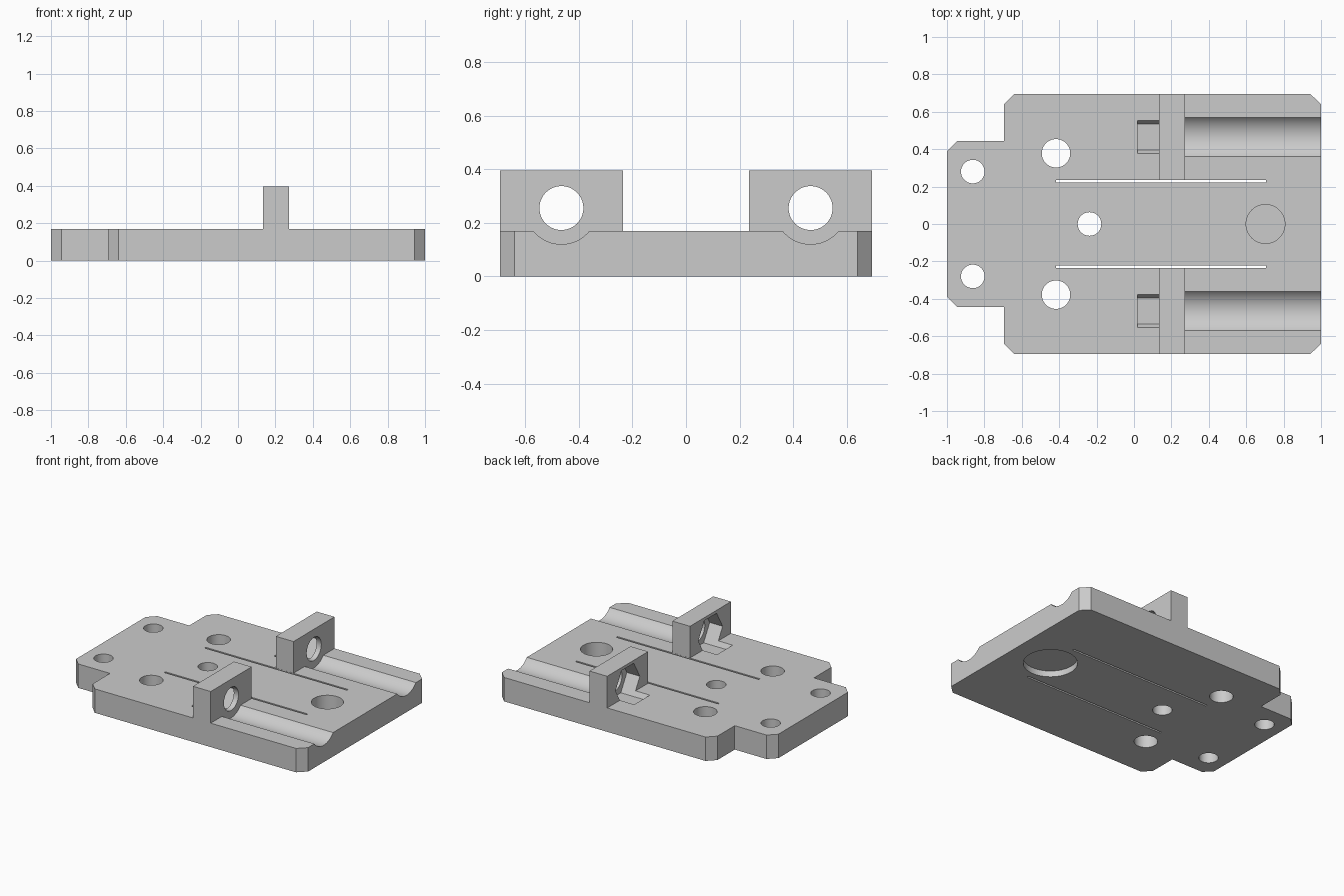
import bpy, bmesh, math
from mathutils import Matrix

cube = bpy.data.objects.get("Cube")
if cube:
    bpy.data.objects.remove(cube, do_unlink=True)

TOP = 0.17                     # plate thickness
ROD_Y, ROD_Z = 0.465, 0.255    # axis of the rod holes

grey = bpy.data.materials.new("light grey")
grey.use_nodes = True
grey.diffuse_color = (0.6, 0.6, 0.6, 1)
grey.node_tree.nodes["Principled BSDF"].inputs["Base Color"].default_value = (0.6, 0.6, 0.6, 1)


def finish(name, bm):
    bmesh.ops.recalc_face_normals(bm, faces=bm.faces[:])
    mesh = bpy.data.meshes.new(name)
    bm.to_mesh(mesh)
    bm.free()
    mesh.materials.append(grey)
    obj = bpy.data.objects.new(name, mesh)
    bpy.context.collection.objects.link(obj)
    return obj


def box(name, x, y, z):
    bm = bmesh.new()
    bmesh.ops.create_cube(bm, size=1)
    for v in bm.verts:
        v.co = [r[0] if c < 0 else r[1] for c, r in zip(v.co, (x, y, z))]
    return finish(name, bm)


def post(name, x, y, radius, z0, z1):
    """Upright cylinder."""
    bm = bmesh.new()
    bmesh.ops.create_cone(bm, cap_ends=True, segments=64, radius1=radius, radius2=radius,
                          depth=z1 - z0, matrix=Matrix.Translation((x, y, (z0 + z1) / 2)))
    return finish(name, bm)


def bar(name, y, radius, x0, x1, sides=64):
    """Prism along x on a rod axis; six sides give a flat-bottomed hexagon."""
    place = Matrix.Translation(((x0 + x1) / 2, y, ROD_Z)) @ Matrix.Rotation(math.pi / 2, 4, 'Y')
    spin = Matrix.Rotation(math.pi / 2 if sides == 6 else 0, 4, 'Z')
    bm = bmesh.new()
    bmesh.ops.create_cone(bm, cap_ends=True, segments=sides, radius1=radius, radius2=radius,
                          depth=x1 - x0, matrix=place @ spin)
    # keep the hexagon corners pointing sideways
    if sides == 6:
        widest = max(abs(v.co.y - y) for v in bm.verts)
        if widest < radius * 0.95:
            bmesh.ops.rotate(bm, verts=bm.verts[:], cent=(0, y, ROD_Z),
                             matrix=Matrix.Rotation(math.pi / 6, 3, 'X'))
    return finish(name, bm)


def combine(obj, tool, operation):
    mod = obj.modifiers.new(operation.lower(), 'BOOLEAN')
    mod.operation = operation
    mod.solver = 'EXACT'
    mod.object = tool
    bpy.context.view_layer.objects.active = obj
    bpy.ops.object.modifier_apply(modifier=mod.name)
    bpy.data.objects.remove(tool, do_unlink=True)


# Base plate: chamfered outline with a narrower tongue
half = [(-1, 0.39), (-0.945, 0.445), (-0.695, 0.445), (-0.695, 0.64),
        (-0.64, 0.695), (0.943, 0.695), (1, 0.64)]
outline = half + [(x, -y) for x, y in reversed(half)]
bm = bmesh.new()
face = bm.faces.new([bm.verts.new((x, y, 0)) for x, y in outline])
up = bmesh.ops.extrude_face_region(bm, geom=[face])["geom"]
bmesh.ops.translate(bm, vec=(0, 0, TOP), verts=[v for v in up if isinstance(v, bmesh.types.BMVert)])
plate = finish("mounting_plate", bm)

# Rod grooves, then the upright lugs
for side in (1, -1):
    combine(plate, bar("groove_cutter", side * ROD_Y, 0.135, 0.268, 1.1), 'DIFFERENCE')
for side in (1, -1):
    lug = box("lug", (0.133, 0.272), sorted((side * 0.235, side * 0.695)), (0.08, 0.395))
    combine(plate, lug, 'UNION')

# Rod holes, nut pockets and thin slots
for side in (1, -1):
    combine(plate, bar("rod_hole_cutter", side * ROD_Y, 0.082, 0.2, 0.4), 'DIFFERENCE')
    combine(plate, bar("nut_pocket_cutter", side * ROD_Y, 0.137, 0.02, 0.235, 6), 'DIFFERENCE')
    slot = box("slot_cutter", (-0.417, 0.705), sorted((side * 0.221, side * 0.234)), (-0.1, 0.3))
    combine(plate, slot, 'DIFFERENCE')

# Screw holes through the plate
for x, y, r in [(-0.862, 0.28, 0.063), (-0.862, -0.28, 0.063), (-0.417, 0.378, 0.076),
                (-0.417, -0.378, 0.076), (-0.238, 0, 0.063)]:
    combine(plate, post("screw_hole_cutter", x, y, r, -0.1, 0.3), 'DIFFERENCE')

# Blind bore from above and wide shallow recess from below, with a thin web between
combine(plate, post("bore_cutter", 0.703, 0, 0.104, 0.053, 0.3), 'DIFFERENCE')
combine(plate, post("recess_cutter", 0.703, 0, 0.175, -0.1, 0.043), 'DIFFERENCE')

# One colour, smooth bores with sharp edges
plate.data.materials.clear()
plate.data.materials.append(grey)
for p in plate.data.polygons:
    p.material_index = 0
bpy.ops.object.select_all(action='DESELECT')
plate.select_set(True)
bpy.context.view_layer.objects.active = plate
bpy.ops.object.shade_smooth_by_angle(angle=math.radians(30))
